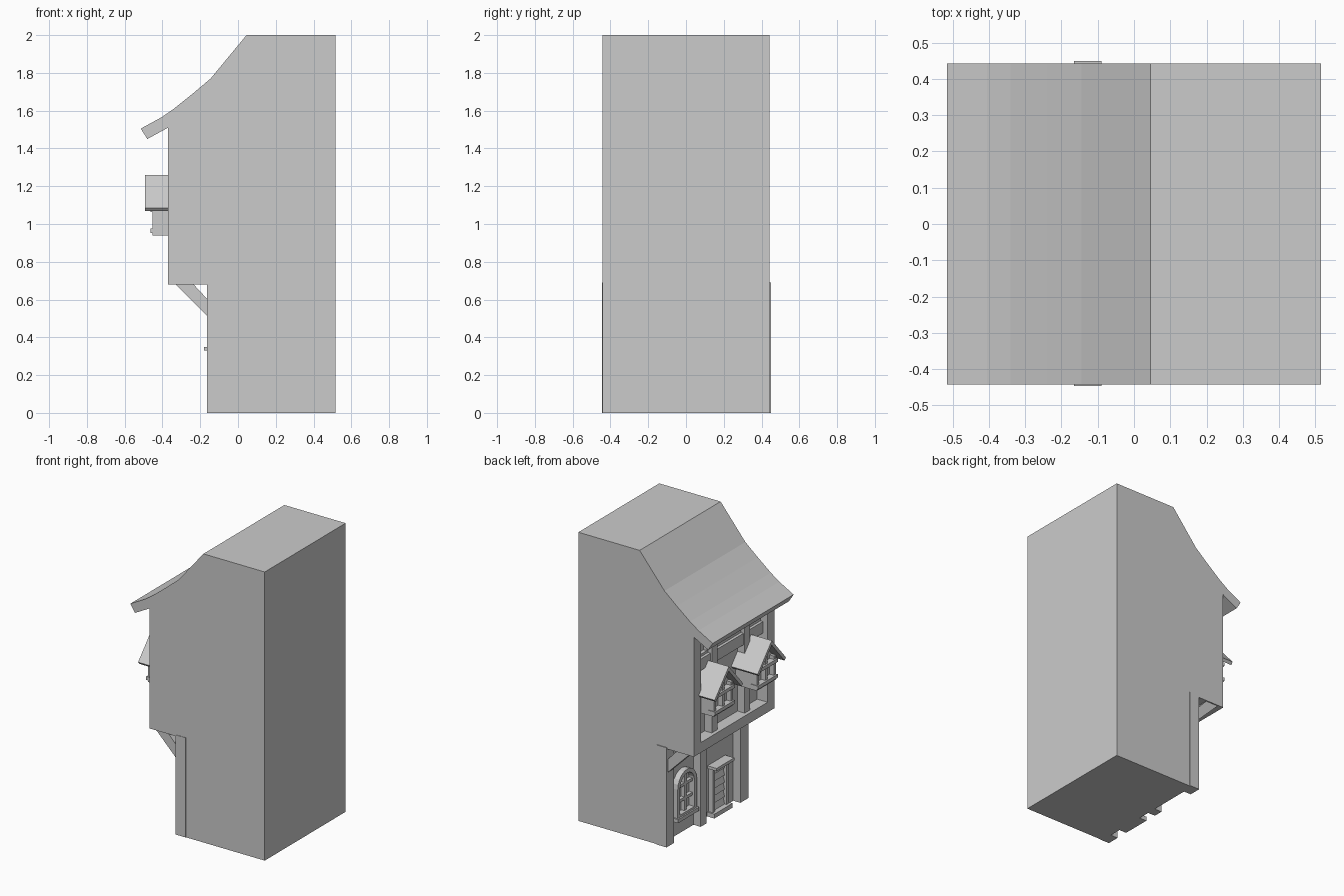
import bpy, bmesh, math

cube = bpy.data.objects.get("Cube")
if cube:
    bpy.data.objects.remove(cube, do_unlink=True)

grey = bpy.data.materials.new("plain_grey")
grey.use_nodes = True
TONE = (0.6, 0.6, 0.6, 1)
grey.diffuse_color = TONE
grey.node_tree.nodes["Principled BSDF"].inputs["Base Color"].default_value = TONE


def finish(name, bm):
    bmesh.ops.recalc_face_normals(bm, faces=bm.faces)
    mesh = bpy.data.meshes.new(name)
    bm.to_mesh(mesh)
    bm.free()
    mesh.materials.append(grey)
    obj = bpy.data.objects.new(name, mesh)
    bpy.context.collection.objects.link(obj)
    return obj


def prism(name, points, a, b, axis="y"):
    """Extrude an outline: (x, z) along y, or (y, z) along x."""
    bm = bmesh.new()
    place = (lambda p, d: (p[0], d, p[1])) if axis == "y" else (lambda p, d: (d, p[0], p[1]))
    rings = [[bm.verts.new(place(p, d)) for p in points] for d in (a, b)]
    for ring in rings:
        bm.faces.new(ring)
    n = len(points)
    for i in range(n):
        j = (i + 1) % n
        bm.faces.new((rings[0][i], rings[0][j], rings[1][j], rings[1][i]))
    return finish(name, bm)


def box(name, x0, x1, y0, y1, z0, z1):
    return prism(name, [(x0, z0), (x1, z0), (x1, z1), (x0, z1)], y0, y1)


def band(name, outer, inner, x0, x1):
    """Frame between two closed (y, z) outlines with equal point counts."""
    bm = bmesh.new()
    loops = [[bm.verts.new((x, y, z)) for y, z in loop]
             for loop, x in ((outer, x0), (inner, x0), (inner, x1), (outer, x1))]
    n = len(outer)
    for k in range(4):
        for i in range(n):
            j = (i + 1) % n
            a, b = loops[k], loops[(k + 1) % 4]
            bm.faces.new((a[i], a[j], b[j], b[i]))
    return finish(name, bm)


def arch(cy, half, base, spring):
    arc = [(cy + half * math.cos(math.pi * i / 10),
            spring + half * math.sin(math.pi * i / 10)) for i in range(11)]
    return [(cy + half, base)] + arc + [(cy - half, base)]


SIDE = 0.443          # half depth along y
BACK = 0.515
LOW, LOW_WALL = -0.165, -0.11    # ground floor post front and wall
UP, UP_WALL = -0.37, -0.29       # upper floor frame front and wall

# Main building with the sweeping roof
prism("house_body", [
    (LOW_WALL, 0), (BACK, 0), (BACK, 2), (0.045, 2), (-0.145, 1.77),
    (-0.24, 1.69), (-0.34, 1.61), (-0.405, 1.565), (-0.515, 1.505),
    (-0.48, 1.45), (UP, 1.51), (UP_WALL, 1.51), (UP_WALL, 0.68),
    (LOW_WALL, 0.68)], -SIDE, SIDE)

# Ground floor posts with braces under the overhang
for name, y0, y1 in (("left_post", 0.365, 0.449), ("middle_post", 0.01, 0.075),
                     ("right_post", -0.446, -0.36)):
    box(name, LOW, -0.09, y0, y1, 0, 0.69)
    mid = (y0 + y1) / 2
    prism(name + "_brace", [(-0.33, 0.68), (-0.235, 0.68), (LOW, 0.605), (LOW, 0.515)],
          mid - 0.028, mid + 0.028)
box("ground_floor_beam", -0.145, -0.1, -0.4, 0.4, 0.58, 0.68)

# Upper floor timber frame
box("overhang_beam", UP, -0.1, -SIDE, SIDE, 0.68, 0.75)
for s in (-1, 1):
    box("corner_post", UP, -0.25, *sorted((s * 0.365, s * SIDE)), 0.68, 1.515)
    box("inner_post", -0.345, -0.27, s * 0.18 - 0.03, s * 0.18 + 0.03, 0.75, 1.51)
box("window_sill_beam", -0.335, -0.27, -0.38, 0.38, 1.22, 1.3)
box("eave_beam", -0.35, -0.27, -0.38, 0.38, 1.43, 1.53)
for cy, half in ((-0.29, 0.08), (0, 0.15), (0.29, 0.08)):
    outer = [(cy - half, 1.3), (cy + half, 1.3), (cy + half, 1.43), (cy - half, 1.43)]
    inner = [(cy + (y - cy) * 0.86, 1.365 + (z - 1.365) * 0.74) for y, z in outer]
    band("attic_window_frame", outer, inner, -0.315, -0.28)

# Two gabled bay windows
for cy in (0.235, -0.235):
    half, front = 0.105, -0.452
    box("bay_base", front, -0.27, cy - half, cy + half, 0.94, 0.975)
    prism("bay_core", [(cy - half, 0.96), (cy + half, 0.96), (cy + half, 1.11),
                       (cy, 1.23), (cy - half, 1.11)], -0.42, -0.27, "x")
    for y in (-half + 0.012, 0, half - 0.012):
        top = 1.21 if y == 0 else 1.11
        box("bay_mullion", front, -0.41, cy + y - 0.012, cy + y + 0.012, 0.96, top)
    for z in (0.965, 1.075):
        box("bay_rail", -0.463, -0.41, cy - half - 0.004, cy + half + 0.004, z - 0.012, z + 0.012)
    prism("bay_roof", [(cy - 0.155, 1.085), (cy, 1.26), (cy + 0.155, 1.085),
                       (cy + 0.14, 1.068), (cy, 1.228), (cy - 0.14, 1.068)],
          -0.493, -0.27, "x")

# Arched ground floor window
WY = 0.2
band("arched_window_frame", arch(WY, 0.105, 0.13, 0.34), arch(WY, 0.078, 0.155, 0.34),
     -0.15, -0.1)
box("arched_window_sill", -0.16, -0.1, WY - 0.115, WY + 0.115, 0.115, 0.14)
box("window_mullion", -0.135, -0.1, WY - 0.01, WY + 0.01, 0.14, 0.43)
for z in (0.24, 0.34):
    box("window_rail", -0.135, -0.1, WY - 0.09, WY + 0.09, z - 0.01, z + 0.01)

# Door with boards, canopy and step
DY = -0.175
for s in (-1, 1):
    box("door_jamb", -0.145, -0.1, DY + s * 0.075 - 0.013, DY + s * 0.075 + 0.013, 0, 0.335)
for i in range(6):
    z = 0.03 + i * 0.05
    prism("door_board", [(-0.1, z), (-0.13, z), (-0.118, z + 0.045), (-0.1, z + 0.045)],
          DY - 0.065, DY + 0.065)
box("door_canopy", -0.18, -0.1, DY - 0.097, DY + 0.097, 0.33, 0.35)
box("door_step", LOW, -0.1, DY - 0.1, DY + 0.1, 0, 0.03)
